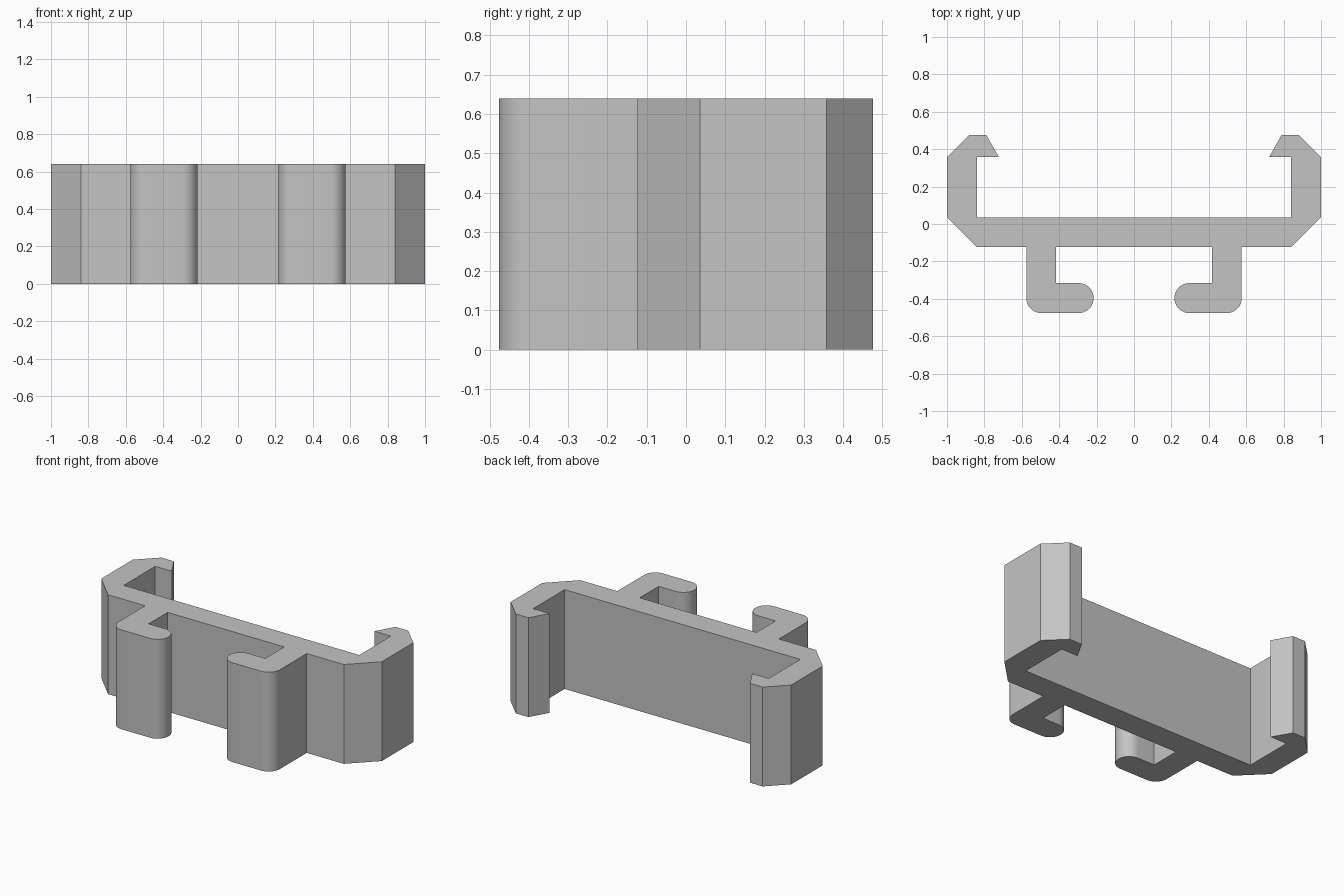
import bpy
import bmesh
from math import sin, cos, radians
from mathutils import Vector

HEIGHT = 0.64
ROUND = 0.08

cube = bpy.data.objects.get("Cube")
if cube:
    bpy.data.objects.remove(cube, do_unlink=True)


def arc(cx, cy, start, end, steps):
    """Points on a rounded corner, angles in degrees."""
    angles = [radians(start + (end - start) * i / steps) for i in range(steps + 1)]
    return [(cx + ROUND * cos(a), cy + ROUND * sin(a)) for a in angles]


def grey_material():
    mat = bpy.data.materials.new("plain_grey")
    mat.use_nodes = True
    colour = (0.55, 0.55, 0.55, 1)
    mat.diffuse_color = colour
    mat.node_tree.nodes["Principled BSDF"].inputs["Base Color"].default_value = colour
    return mat


# Left half of the outline: front hook, chamfered corner, back snap arm
hook = [(0.416, -0.123), (0.416, -0.316)]
hook += arc(0.296, -0.396, 90, 270, 20)
hook += arc(0.496, -0.396, 270, 360, 10)
hook += [(0.576, -0.123)]
arm = [(0.84, -0.123), (1, 0.036), (1, 0.357), (0.88, 0.476),
       (0.79, 0.476), (0.722, 0.357), (0.84, 0.357), (0.84, 0.036)]
half = hook + arm
outline = half + [(-x, y) for x, y in reversed(half)]

# Extrude the mirrored outline into the clip
bm = bmesh.new()
base = bm.faces.new([bm.verts.new((x, y, 0)) for x, y in outline])
top = bmesh.ops.extrude_face_region(bm, geom=[base], use_keep_orig=True)["geom"]
bmesh.ops.translate(bm, vec=Vector((0, 0, HEIGHT)),
                    verts=[v for v in top if isinstance(v, bmesh.types.BMVert)])
bmesh.ops.recalc_face_normals(bm, faces=bm.faces)
mesh = bpy.data.meshes.new("mounting_clip")
bm.to_mesh(mesh)
bm.free()
mesh.materials.append(grey_material())

clip = bpy.data.objects.new("mounting_clip", mesh)
bpy.context.collection.objects.link(clip)

# Smooth the rounded hook ends, keep every corner sharp
bpy.ops.object.select_all(action="DESELECT")
clip.select_set(True)
bpy.context.view_layer.objects.active = clip
bpy.ops.object.shade_smooth_by_angle(angle=radians(30))
